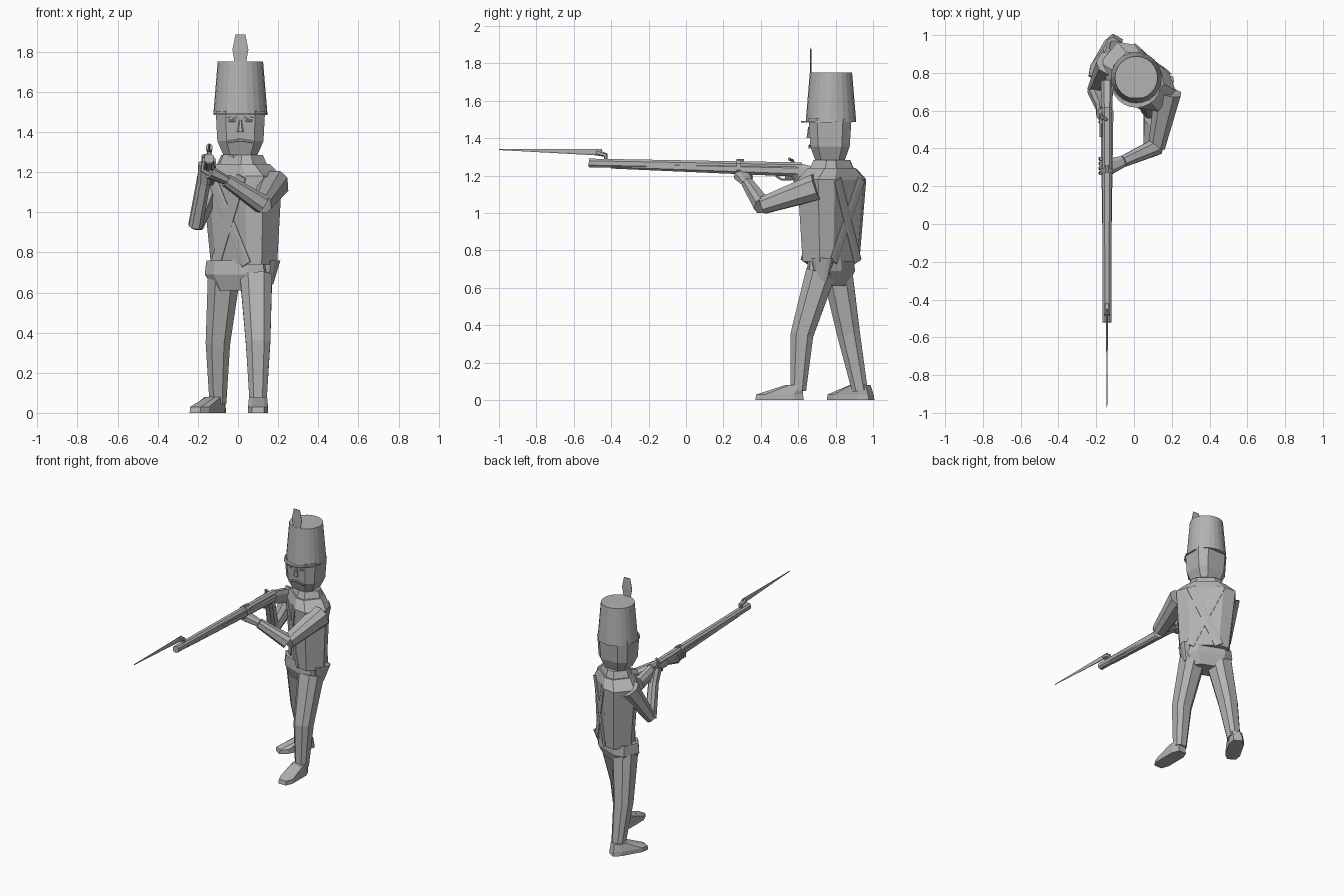
import bpy, bmesh, math
from mathutils import Vector, Matrix

if "Cube" in bpy.data.objects:
    bpy.data.objects.remove(bpy.data.objects["Cube"])

SHADE = (0.45, 0.45, 0.45, 1)
grey = bpy.data.materials.new("plain grey")
grey.use_nodes = True
grey.diffuse_color = SHADE
grey.node_tree.nodes["Principled BSDF"].inputs["Base Color"].default_value = SHADE

UP = Vector((0, 0, 1))
FORWARD = Vector((0, -1, 0))


def section(corner):
    """Unit rectangle with chamfers that start at the given fraction."""
    quarter = [Vector((1, corner)), Vector((corner, 1))]
    other = [Vector((-p.x, p.y)) for p in reversed(quarter)]
    half = quarter + other
    return half + [-p for p in half]


def skin(name, rings):
    """Join rings of points into a closed flat-shaded solid."""
    bm = bmesh.new()
    rows = [[bm.verts.new(point) for point in ring] for ring in rings]
    for lower, upper in zip(rows, rows[1:]):
        for i in range(len(lower)):
            bm.faces.new((lower[i - 1], lower[i], upper[i], upper[i - 1]))
    bm.faces.new(rows[0])
    bm.faces.new(rows[-1])
    bmesh.ops.recalc_face_normals(bm, faces=bm.faces)
    mesh = bpy.data.meshes.new(name)
    bm.to_mesh(mesh)
    bm.free()
    mesh.materials.append(grey)
    bpy.context.collection.objects.link(bpy.data.objects.new(name, mesh))


def turned(degrees):
    return Matrix.Rotation(math.radians(degrees), 3, "Z")


def block(name, low, high, low_size, high_size, turn=0):
    """Upright tapered block; sizes are half width and half depth."""
    skin(name, [[Vector(centre) + turned(turn) @ Vector((p.x * size[0], p.y * size[1], 0))
                 for p in section(0.6)]
                for centre, size in ((low, low_size), (high, high_size))])


def limb(name, joints, start, end, up=UP, flat=1):
    """Tapered rod through the joints; flat scales its height to its width."""
    joints = [Vector(joint) for joint in joints]
    last = len(joints) - 1
    rings = []
    for i, joint in enumerate(joints):
        along = (joints[min(i + 1, last)] - joints[max(i - 1, 0)]).normalized()
        side = along.cross(up).normalized()
        top = side.cross(along) * flat
        radius = start + (end - start) * i / last
        rings.append([joint + (side * p.x + top * p.y) * radius for p in section(0.5)])
    skin(name, rings)


def drum(name, centre, bottom, top, height):
    bpy.ops.mesh.primitive_cone_add(vertices=24, radius1=bottom, radius2=top,
                                    depth=height, location=centre)
    bpy.context.object.name = name
    bpy.context.object.data.materials.append(grey)


def shoe(name, middle, ankle, turn):
    """Flat sole with an upper that slopes from the ankle to the toe."""
    sole, welt, instep = (Vector((*middle, 0)), Vector((*middle, 0.03)), Vector((*ankle, 0.08)))
    block(name + "_sole", sole, welt, (0.05, 0.13), (0.05, 0.125), turn)
    block(name + "_upper", welt, instep, (0.05, 0.125), (0.045, 0.05), turn)


# Legs and shoes: the left one strides forward, the right one trails
limb("left_leg", [(0.09, 0.72, 0.68), (0.1, 0.62, 0.35), (0.1, 0.6, 0.05)],
     start=0.08, end=0.042, up=FORWARD)
limb("right_leg", [(-0.07, 0.81, 0.68), (-0.1, 0.87, 0.35), (-0.1, 0.93, 0.05)],
     start=0.08, end=0.042, up=FORWARD)
shoe("left_shoe", middle=(0.1, 0.5), ankle=(0.1, 0.58), turn=0)
shoe("right_shoe", middle=(-0.15, 0.88), ankle=(-0.11, 0.93), turn=-30)

# Hips and belt, half turned
HIP_TURN = -22
SEAT = Vector((0.005, 0.775, 0.61))
belt_size = Vector((0.16, 0.1))
block("hips", SEAT, SEAT + UP * 0.08, belt_size * 0.7, belt_size, HIP_TURN)
block("belt", SEAT + UP * 0.08, SEAT + UP * 0.15, belt_size, belt_size * 0.95, HIP_TURN)
block("hip_pouch", (0.15, 0.73, 0.64), (0.17, 0.73, 0.76), (0.02, 0.03), (0.03, 0.06), HIP_TURN)

# Jacket and collar, turned towards the aim
TURN = -40
WAIST = Vector((0.03, 0.775, 0.74))
CHEST = Vector((0.02, 0.78, 1.18))
NECK = Vector((0.02, 0.78, 1.24))
waist_size, chest_size, neck_size = Vector((0.165, 0.1)), Vector((0.2, 0.12)), Vector((0.13, 0.1))
block("jacket", WAIST, CHEST, waist_size, chest_size, TURN)
block("jacket_yoke", CHEST, NECK, chest_size, neck_size, TURN)
block("collar", NECK - UP * 0.03, NECK + UP * 0.045, neck_size, neck_size * 0.75, TURN)

# Crossed straps lie on the chest and back
for place, facing in (("chest", -1), ("back", 1)):
    outward = turned(TURN) @ Vector((0, facing, 0))
    across = turned(TURN) @ Vector((0.1, 0, 0))
    for hand, lean in (("left", 1), ("right", -1)):
        lift = 0.003 + 0.001 * lean
        hem = WAIST + outward * (waist_size.y + lift) - across * lean
        shoulder = CHEST + outward * (chest_size.y + lift) + across * lean
        limb(f"{place}_strap_{hand}", [hem, shoulder], start=0.03, end=0.03, up=outward, flat=0.15)


# Fingers curl up the side of the rifle
RIFLE_X = -0.143


def at(y, z, aside=0):
    """Point in the rifle's plane, or a little beside it."""
    return Vector((RIFLE_X + aside, y, z))


def fingers(name, first, count):
    for i in range(count):
        y = first + i * 0.025
        limb(f"{name}_{i}", [at(y, 1.19), at(y, 1.21, aside=-0.035), at(y, 1.25, aside=-0.03)],
             start=0.012, end=0.009, up=FORWARD)


# Left arm reaches under the fore-end
shoulder, elbow, wrist = (0.18, 0.7, 1.14), (0.12, 0.41, 1.04), (-0.06, 0.33, 1.16)
limb("left_upper_arm", [shoulder, elbow], start=0.07, end=0.045)
limb("left_forearm", [elbow, wrist], start=0.045, end=0.03)
limb("left_hand", [wrist, at(0.3, 1.2)], start=0.03, end=0.045, flat=0.7)
fingers("left_finger", first=0.27, count=4)

# Right arm bends down and back up to the trigger
shoulder, elbow, wrist = (-0.13, 0.85, 1.18), (-0.21, 0.71, 0.93), (-0.17, 0.62, 1.15)
limb("right_upper_arm", [shoulder, elbow], start=0.065, end=0.035)
limb("right_forearm", [elbow, wrist], start=0.035, end=0.032, up=FORWARD)
limb("right_hand", [wrist, at(0.58, 1.24, aside=-0.02)], start=0.032, end=0.035, up=FORWARD)
fingers("right_finger", first=0.54, count=3)

# Head with plain carved features
FACE = Vector((0.012, 0.66, 1.4))
CHIN = Vector((0.012, 0.77, 1.285))
jaw, crown = CHIN + UP * 0.07, CHIN + UP * 0.22
block("neck", NECK, jaw, (0.065, 0.065), (0.07, 0.07))
block("jaw", CHIN, jaw, (0.085, 0.08), (0.115, 0.105))
block("skull", jaw, crown, (0.115, 0.105), (0.123, 0.115))
limb("nose", [FACE + UP * 0.06, FACE], start=0.007, end=0.016, up=FORWARD)


def feature(name, side, inner, outer, rise, drop, thick):
    """Thin strip on one side of the face, from inner to outer distance."""
    limb(name, [FACE + Vector((side * inner, 0, rise)), FACE + Vector((side * outer, 0, drop))],
         start=thick, end=thick, up=FORWARD, flat=0.7)


for side, hand in ((1, "left"), (-1, "right")):
    feature(hand + "_eye", side, inner=0.025, outer=0.06, rise=0.055, drop=0.055, thick=0.007)
    feature(hand + "_brow", side, inner=0.015, outer=0.07, rise=0.07, drop=0.075, thick=0.005)
    feature(hand + "_moustache", side, inner=0, outer=0.06, rise=-0.04, drop=-0.05, thick=0.007)

# Tall cap with a peak at the front and a plume
drum("cap", (0.012, 0.775, 1.62), bottom=0.135, top=0.113, height=0.265)
drum("cap_peak", (0.012, 0.75, 1.488), bottom=0.134, top=0.134, height=0.007)
root, swell, tip = [Vector((FACE.x, 0.667, z)) for z in (1.66, 1.81, 1.885)]
limb("plume_stem", [root, swell], start=0.012, end=0.04, up=FORWARD, flat=0.1)
limb("plume_tip", [swell, tip], start=0.04, end=0.025, up=FORWARD, flat=0.1)

# Rifle with its lock and bayonet
muzzle, breech = at(-0.52, 1.268), at(0.62, 1.246)
limb("barrel", [muzzle, breech], start=0.023, end=0.025)
limb("fore_end", [at(-0.4, 1.255), at(0.6, 1.225)], start=0.019, end=0.034, flat=0.9)
limb("butt", [at(0.58, 1.23), at(0.75, 1.18)], start=0.028, end=0.032, flat=1.5)
band = at(0.27, 1.248)
limb("barrel_band", [band, band - FORWARD * 0.025], start=0.033, end=0.033)
limb("lock_plate", [at(0.46, 1.24, aside=-0.033), at(0.62, 1.235, aside=-0.033)],
     start=0.006, end=0.006, flat=3)
limb("hammer", [at(0.58, 1.24, aside=-0.03), at(0.57, 1.28, aside=-0.03), at(0.55, 1.29)],
     start=0.009, end=0.007, up=FORWARD)
limb("rear_sight", [at(0.27, 1.28), at(0.31, 1.28)], start=0.008, end=0.01)
limb("trigger_guard", [at(0.48, 1.2), at(0.51, 1.18), at(0.56, 1.18), at(0.6, 1.2)],
     start=0.006, end=0.006)
limb("bayonet_arm", [at(-0.43, 1.27), at(-0.43, 1.31), at(-0.48, 1.325)],
     start=0.01, end=0.016, up=FORWARD)
limb("bayonet_blade", [at(-0.45, 1.325), at(-1, 1.34)], start=0.006, end=0.001, flat=3)
